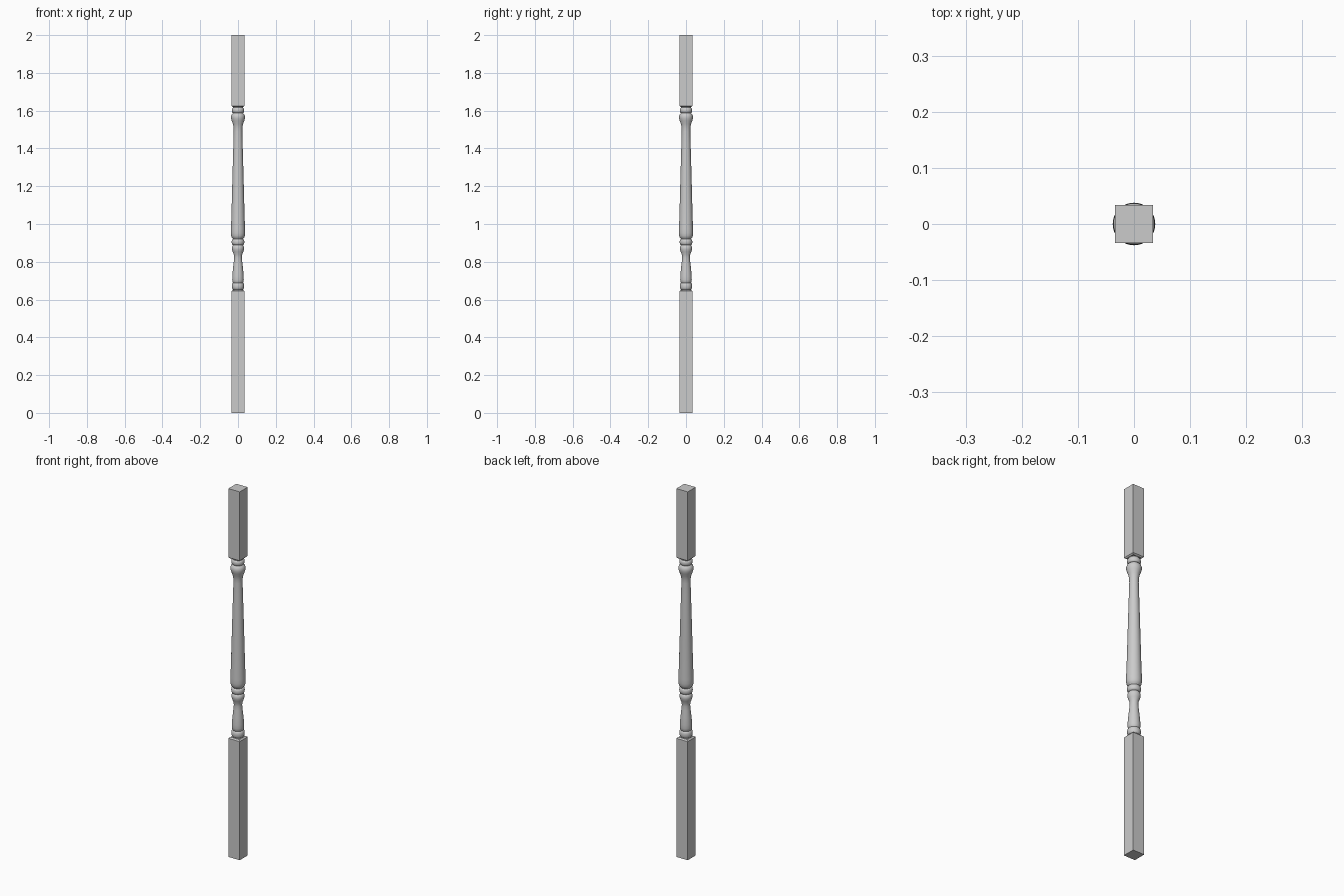
import bpy, bmesh, math

if "Cube" in bpy.data.objects:
    bpy.data.objects.remove(bpy.data.objects["Cube"])

HALF = 0.034      # half width of the square blocks
SEGMENTS = 32


def finish(name, bm, smooth):
    bmesh.ops.recalc_face_normals(bm, faces=bm.faces)
    mesh = bpy.data.meshes.new(name)
    bm.to_mesh(mesh)
    bm.free()
    ob = bpy.data.objects.new(name, mesh)
    bpy.context.collection.objects.link(ob)
    if smooth:
        bpy.ops.object.select_all(action='DESELECT')
        ob.select_set(True)
        bpy.context.view_layer.objects.active = ob
        bpy.ops.object.shade_smooth_by_angle(angle=math.radians(40))
    return ob


def square_block(name, sections):
    """Square post lofted through (half width, z) sections."""
    bm = bmesh.new()
    rings = [[bm.verts.new((sx * h, sy * h, z))
              for sx, sy in ((-1, -1), (1, -1), (1, 1), (-1, 1))]
             for h, z in sections]
    for a, b in zip(rings, rings[1:]):
        for i in range(4):
            j = (i + 1) % 4
            bm.faces.new((a[i], a[j], b[j], b[i]))
    bm.faces.new(rings[0][::-1])
    bm.faces.new(rings[-1])
    return finish(name, bm, False)


def lathe(name, profile):
    """Turned part from (radius, z) points, capped at both ends."""
    bm = bmesh.new()
    rings = [[bm.verts.new((r * math.cos(2 * math.pi * i / SEGMENTS),
                            r * math.sin(2 * math.pi * i / SEGMENTS), z))
              for i in range(SEGMENTS)] for r, z in profile]
    for a, b in zip(rings, rings[1:]):
        for i in range(SEGMENTS):
            j = (i + 1) % SEGMENTS
            bm.faces.new((a[i], a[j], b[j], b[i]))
    bm.faces.new(rings[0][::-1])
    bm.faces.new(rings[-1])
    return finish(name, bm, True)


def bead(r_in, r_out, z0, z1, n=8):
    """Half-round ring profile."""
    return [(r_in + (r_out - r_in) * math.sin(math.pi * i / n),
             (z0 + z1) / 2 - (z1 - z0) / 2 * math.cos(math.pi * i / n))
            for i in range(n + 1)]


# Square ends with a small chamfer towards the turning
square_block("lower_block", [(HALF, 0), (HALF, 0.644), (0.027, 0.650)])
square_block("upper_block", [(0.027, 1.620), (HALF, 1.626), (HALF, 2.0)])

# Turned middle: bead, small vase, bead, long tapered vase, bead
profile = [(0.026, 0.645)]
profile += bead(0.026, 0.033, 0.653, 0.688)
profile += [(0.029, 0.692), (0.0305, 0.705), (0.030, 0.725), (0.027, 0.76),
            (0.0225, 0.80), (0.0205, 0.822), (0.022, 0.838), (0.028, 0.853),
            (0.032, 0.866), (0.032, 0.875), (0.029, 0.884), (0.025, 0.888)]
profile += bead(0.026, 0.0335, 0.889, 0.920)
profile += [(0.027, 0.922), (0.033, 0.928), (0.0365, 0.938), (0.038, 0.952),
            (0.0375, 0.975), (0.0355, 1.02), (0.032, 1.15), (0.028, 1.30),
            (0.0245, 1.42), (0.0225, 1.49), (0.023, 1.51), (0.027, 1.53),
            (0.0335, 1.547), (0.037, 1.56), (0.037, 1.57), (0.034, 1.580),
            (0.028, 1.586)]
profile += bead(0.026, 0.033, 1.588, 1.616)
profile += [(0.026, 1.625)]
lathe("turned_shaft", profile)
